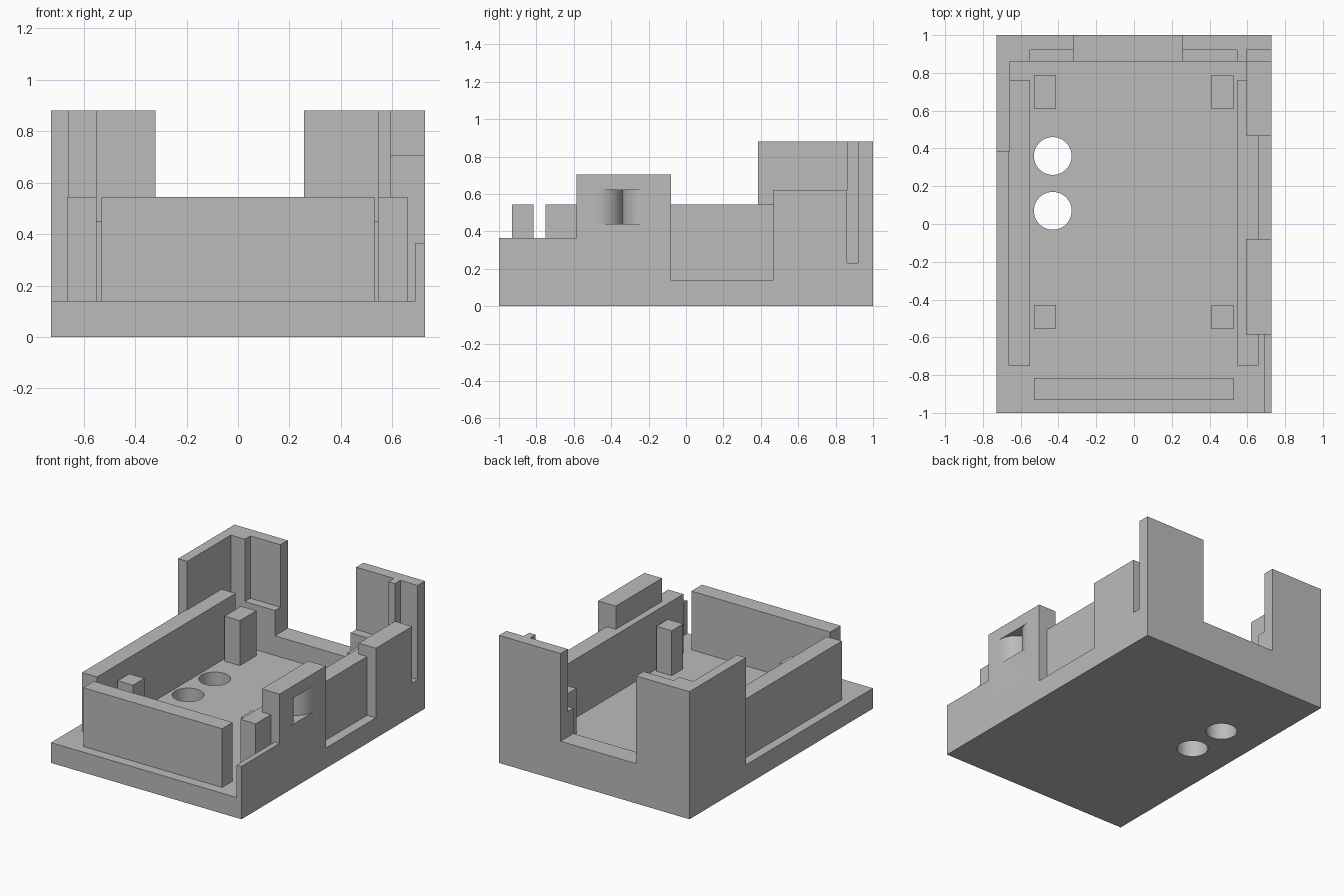
import bpy, bmesh, math

if "Cube" in bpy.data.objects:
    bpy.data.objects.remove(bpy.data.objects["Cube"], do_unlink=True)

grey = bpy.data.materials.new("plain grey")
grey.use_nodes = True
COLOUR = (0.5, 0.5, 0.5, 1)
grey.diffuse_color = COLOUR
grey.node_tree.nodes["Principled BSDF"].inputs["Base Color"].default_value = COLOUR

FLOOR = 0.14
SIDE = 0.727      # half width
RIM = 0.545       # inner wall height
TALL = 0.88       # corner height
PEG = 0.45


def prism(name, outline, z0, z1):
    """Extrude a flat outline from z0 up to z1."""
    bm = bmesh.new()
    face = bm.faces.new([bm.verts.new((x, y, z0)) for x, y in outline])
    top = bmesh.ops.extrude_face_region(bm, geom=[face])["geom"]
    bmesh.ops.translate(bm, vec=(0, 0, z1 - z0),
                        verts=[v for v in top if isinstance(v, bmesh.types.BMVert)])
    bmesh.ops.recalc_face_normals(bm, faces=bm.faces)
    mesh = bpy.data.meshes.new(name)
    bm.to_mesh(mesh)
    bm.free()
    mesh.materials.append(grey)
    obj = bpy.data.objects.new(name, mesh)
    bpy.context.collection.objects.link(obj)
    return obj


def box(name, x0, x1, y0, y1, z1, z0=FLOOR):
    return prism(name, [(x0, y0), (x1, y0), (x1, y1), (x0, y1)], z0, z1)


def cut(obj, cutter):
    mod = obj.modifiers.new("cut", "BOOLEAN")
    mod.operation = "DIFFERENCE"
    mod.solver = "EXACT"
    mod.object = cutter
    bpy.context.view_layer.update()
    bpy.ops.object.select_all(action="DESELECT")
    obj.select_set(True)
    bpy.context.view_layer.objects.active = obj
    bpy.ops.object.modifier_apply(modifier=mod.name)
    bpy.ops.object.shade_smooth_by_angle(angle=math.radians(30))


# Base plate with two round holes
base = box("base_plate", -SIDE, SIDE, -1, 1, FLOOR, 0)
for y in (0.36, 0.07):
    ring = [(-0.43 + 0.1 * math.cos(a), y + 0.1 * math.sin(a))
            for a in (math.tau * i / 48 for i in range(48))]
    hole = prism("hole_cutter", ring, -0.1, 0.3)
    cut(base, hole)
    bpy.data.objects.remove(hole, do_unlink=True)

# Inner walls
box("front_wall", -0.53, 0.53, -0.93, -0.815, RIM)
box("right_inner_wall", -0.665, -0.55, -0.75, 0.76, RIM)
left_inner = box("left_inner_wall", 0.545, 0.66, -0.75, 0.76, RIM)

# Support pegs
for side, x in (("right", -0.53), ("left", 0.41)):
    box(side + "_back_peg", x, x + 0.117, 0.61, 0.79, PEG)
    box(side + "_front_peg", x, x + 0.117, -0.555, -0.43, PEG)

# Left outer wall pieces
box("left_front_strip", 0.69, SIDE, -1, -0.585, 0.365)
port_block = box("left_port_block", 0.592, SIDE, -0.585, -0.08, 0.705)
box("left_back_wall", 0.595, SIDE, 0.465, 0.86, 0.62)

# Flared port: two rounded cheeks meeting in a narrow throat
R, DEPTH, MID = 0.14, 0.13, -0.34
steps = [i * math.pi / 24 for i in range(13)]
cheek = [(SIDE - DEPTH * (1 - math.cos(a)), R * (1 - math.sin(a))) for a in steps]
outline = ([(0.8, MID - R)] + [(x, MID - d) for x, d in cheek]
           + [(x, MID + d) for x, d in reversed(cheek[:-1])] + [(0.8, MID + R)])
flare = prism("port_cutter", outline, 0.44, 0.62)
cut(port_block, flare)
cut(left_inner, flare)
bpy.data.objects.remove(flare, do_unlink=True)

# Back left corner with ledge, rib and side slot
box("back_left_wall", 0.257, SIDE, 0.92, 1, TALL)
box("back_left_ledge", 0.257, 0.545, 0.86, 0.92, PEG)
box("back_left_rib", 0.545, 0.595, 0.86, 0.92, TALL)
box("back_left_slot_floor", 0.595, SIDE, 0.86, 0.92, 0.23)

# Back right corner and its side wall
box("back_right_wall", -SIDE, -0.32, 0.92, 1, TALL)
box("back_right_ledge", -0.55, -0.32, 0.86, 0.92, PEG)
box("back_right_rib", -SIDE, -0.55, 0.86, 0.92, TALL)
box("right_side_wall", -SIDE, -0.657, 0.385, 0.86, TALL)

# Low sill between the back corners
box("back_sill", -0.32, 0.257, 0.86, 1, 0.275)
